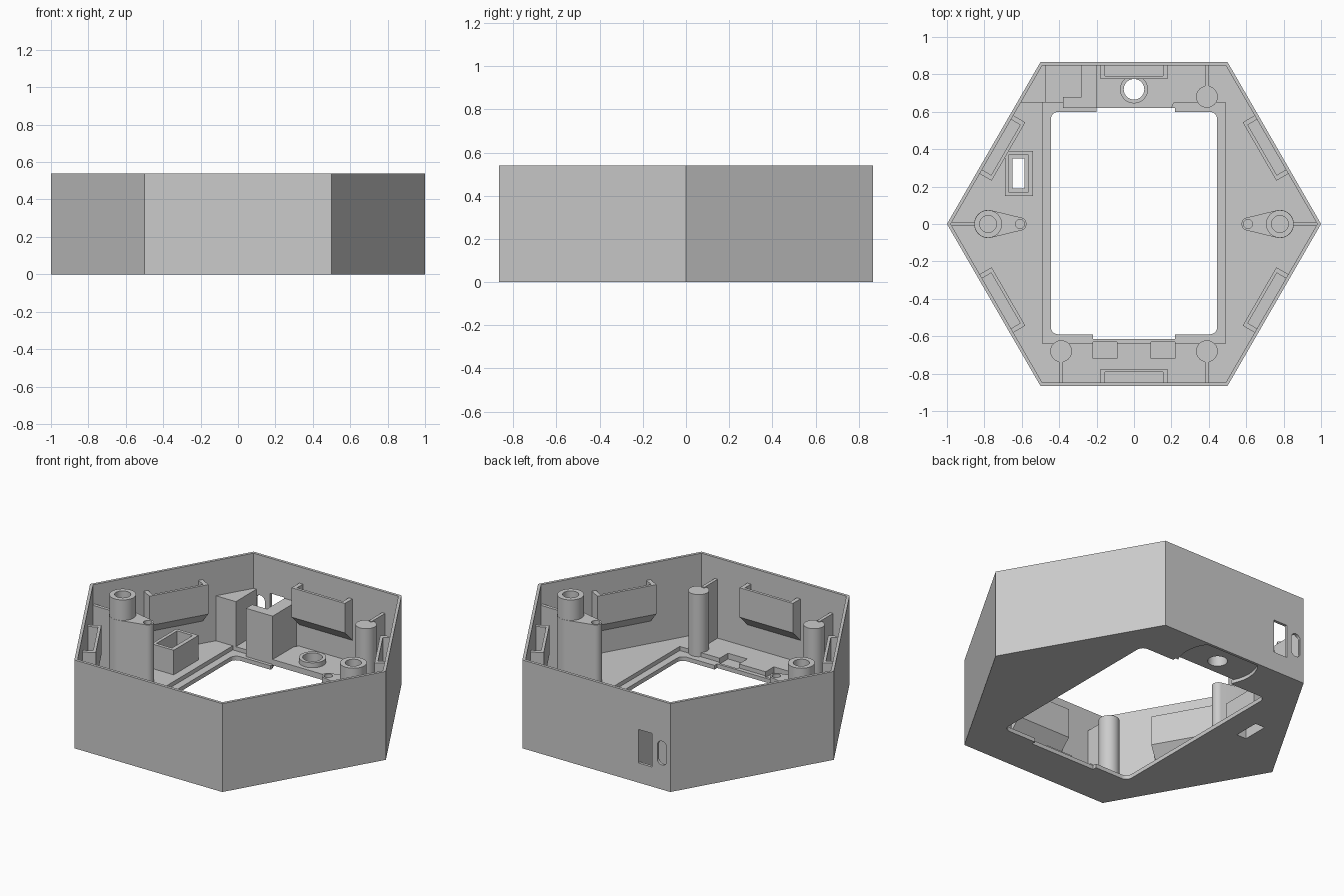
import bpy, bmesh
from math import sin, cos, pi, acos, radians
from mathutils import Matrix, Vector

cube = bpy.data.objects.get("Cube")
if cube:
    bpy.data.objects.remove(cube, do_unlink=True)

grey = bpy.data.materials.new("plain grey")
grey.use_nodes = True
COLOUR = (0.6, 0.6, 0.6, 1)
grey.diffuse_color = COLOUR
grey.node_tree.nodes["Principled BSDF"].inputs["Base Color"].default_value = COLOUR

HEIGHT, FLOOR, LEDGE = 0.54, 0.05, 0.025
INNER = 0.98                      # inner hexagon radius
WALL_Y = 0.85                     # inner wall distance


# ---- helpers ----
def arc(cx, cy, r, a0=0, a1=2 * pi, n=40, closed=True):
    steps = n if closed else n - 1
    return [(cx + r * cos(a0 + (a1 - a0) * i / steps),
             cy + r * sin(a0 + (a1 - a0) * i / steps)) for i in range(n)]


def rect(x0, x1, y0, y1):
    return [(x0, y0), (x1, y0), (x1, y1), (x0, y1)]


def rounded_rect(x0, x1, y0, y1, r):
    pts = []
    corners = [(x1 - r, y1 - r), (x0 + r, y1 - r), (x0 + r, y0 + r), (x1 - r, y0 + r)]
    for k, (cx, cy) in enumerate(corners):
        pts += arc(cx, cy, r, k * pi / 2, (k + 1) * pi / 2, 8, False)
    return pts


def hexagon(r):
    return arc(0, 0, r, n=6)


def prism(name, pts, z0, z1, matrix=None):
    bm = bmesh.new()
    low = [bm.verts.new((x, y, z0)) for x, y in pts]
    face = bm.faces.new(low)
    top = bmesh.ops.extrude_face_region(bm, geom=[face])["geom"]
    verts = [v for v in top if isinstance(v, bmesh.types.BMVert)]
    bmesh.ops.translate(bm, verts=verts, vec=(0, 0, z1 - z0))
    if matrix:
        bmesh.ops.transform(bm, matrix=matrix, verts=bm.verts)
    bmesh.ops.recalc_face_normals(bm, faces=bm.faces)
    mesh = bpy.data.meshes.new(name)
    bm.to_mesh(mesh)
    bm.free()
    mesh.materials.append(grey)
    shade(mesh)
    obj = bpy.data.objects.new(name, mesh)
    bpy.context.collection.objects.link(obj)
    return obj


def shade(mesh):
    for p in mesh.polygons:
        p.use_smooth = True
    mesh.set_sharp_from_angle(angle=radians(30))


def cut(obj, cutters):
    for c in cutters:
        c.hide_render = True
        mod = obj.modifiers.new("cut", 'BOOLEAN')
        mod.operation, mod.solver, mod.object = 'DIFFERENCE', 'EXACT', c
    dg = bpy.context.evaluated_depsgraph_get()
    mesh = bpy.data.meshes.new_from_object(obj.evaluated_get(dg))
    obj.modifiers.clear()
    obj.data = mesh
    shade(mesh)
    for c in cutters:
        bpy.data.objects.remove(c, do_unlink=True)
    return obj


def hole(pts, z0=-0.1, z1=1.0, matrix=None):
    return prism("cutter", pts, z0, z1, matrix)


# Profile (x, z) extruded along y through the back wall
STAND = Matrix(((1, 0, 0, 0), (0, 0, 1, 0), (0, 1, 0, 0), (0, 0, 0, 1)))

# ---- hexagonal case: walls, floor, window and wall openings ----
case = prism("hexagonal_case", hexagon(1), 0, HEIGHT)
cut(case, [
    hole(hexagon(INNER), FLOOR),
    hole(rect(-0.49, 0.49, -0.64, 0.65), LEDGE),
    hole(rounded_rect(-0.445, 0.445, -0.59, 0.6, 0.04)),
    hole(rect(-0.22, 0.22, -0.615, 0)),
    hole(rect(-0.2, 0.22, 0, 0.62)),
    hole(rect(-0.22, -0.09, -0.72, -0.63), 0.015),
    hole(rect(0.09, 0.22, -0.72, -0.63), 0.015),
    hole(arc(0, 0.72, 0.055)),
    hole(rect(-0.65, -0.585, 0.19, 0.35)),
    hole(rect(-0.378, -0.284, 0.12, 0.325), 0.8, 0.95, STAND),
    hole(rounded_rect(-0.475, -0.412, 0.15, 0.295, 0.031), 0.8, 0.95, STAND),
    hole([(x, min(y, WALL_Y)) for x, y in arc(0, 0.72, 0.225)], -0.1, 0.02),
])

# ---- raised pad and ring around the cable hole ----
pad_pts = [(max(x, -0.2), min(max(y, 0.62), WALL_Y)) for x, y in arc(0, 0.72, 0.225)]
pad_pts = [p for i, p in enumerate(pad_pts) if p != pad_pts[i - 1]]
cut(prism("cable_pad", pad_pts, 0.022, 0.055), [hole(arc(0, 0.72, 0.055))])
cut(prism("cable_ring", arc(0, 0.72, 0.075), 0.022, 0.085), [hole(arc(0, 0.72, 0.055))])

# ---- wall pockets on all six sides ----
AXES = Matrix(((0, 0, 1, 0), (1, 0, 0, 0), (0, 1, 0, 0), (0, 0, 0, 1)))
pocket_profile = [(0.775, 0.26), (0.775, 0.44), (0.855, 0.44), (0.855, 0.18)]
for i in range(6):
    turn = Matrix.Rotation(i * pi / 3, 4, 'Z')
    pocket = prism("wall_pocket", pocket_profile, -0.18, 0.18, turn @ AXES)
    cut(pocket, [hole(rect(-0.155, 0.155, 0.792, 0.87), 0.26, 0.6, turn)])

# ---- screw towers at the left and right corners ----
BIG, SMALL, GAP = 0.075, 0.035, 0.17
phi = acos((BIG - SMALL) / GAP)
hull = arc(0, 0, BIG, phi, 2 * pi - phi, 28, False) + arc(GAP, 0, SMALL, -phi, phi, 16, False)
for side, s in (("right", -1), ("left", 1)):
    base = [(s * (0.78 - x), y) for x, y in hull]
    cx = s * 0.78
    cut(prism(side + "_tower_base", base, 0.03, 0.41),
        [hole(arc(cx, 0, 0.045), 0.2), hole(arc(s * 0.61, 0, 0.024), 0.25)])
    cut(prism(side + "_screw_tower", arc(cx, 0, 0.074), 0.4, 0.535),
        [hole(arc(cx, 0, 0.045), 0.2)])
    xs = sorted((s * 0.85, s * 0.985))
    prism(side + "_tower_rib", rect(*xs, -0.01, 0.01), 0.03, 0.42)

# ---- support pillars with ribs to the wall ----
for name, x, s in (("front_right", -0.39, -1), ("front_left", 0.39, -1), ("back_left", 0.39, 1)):
    prism(name + "_pillar", arc(x, s * 0.68, 0.058), 0.022, 0.405)
    ys = sorted((s * 0.72, s * 0.856))
    prism(name + "_pillar_rib", rect(x - 0.01, x + 0.01, *ys), 0.03, 0.41)

# ---- open box on the floor ----
cut(prism("floor_box", rect(-0.69, -0.54, 0.15, 0.39), 0.03, 0.2),
    [hole(rect(-0.67, -0.565, 0.17, 0.37), 0.06),
     hole(rect(-0.65, -0.585, 0.19, 0.35))])

# ---- blocks flanking the wall openings ----
prism("corner_block", [(-0.61, 0.65), (-0.47, 0.65), (-0.47, 0.856), (-0.495, 0.856)], 0.03, 0.325)
prism("opening_block", [(-0.38, 0.62), (-0.2, 0.62), (-0.2, 0.856), (-0.28, 0.856),
                        (-0.28, 0.68), (-0.38, 0.68)], 0.024, 0.32)
